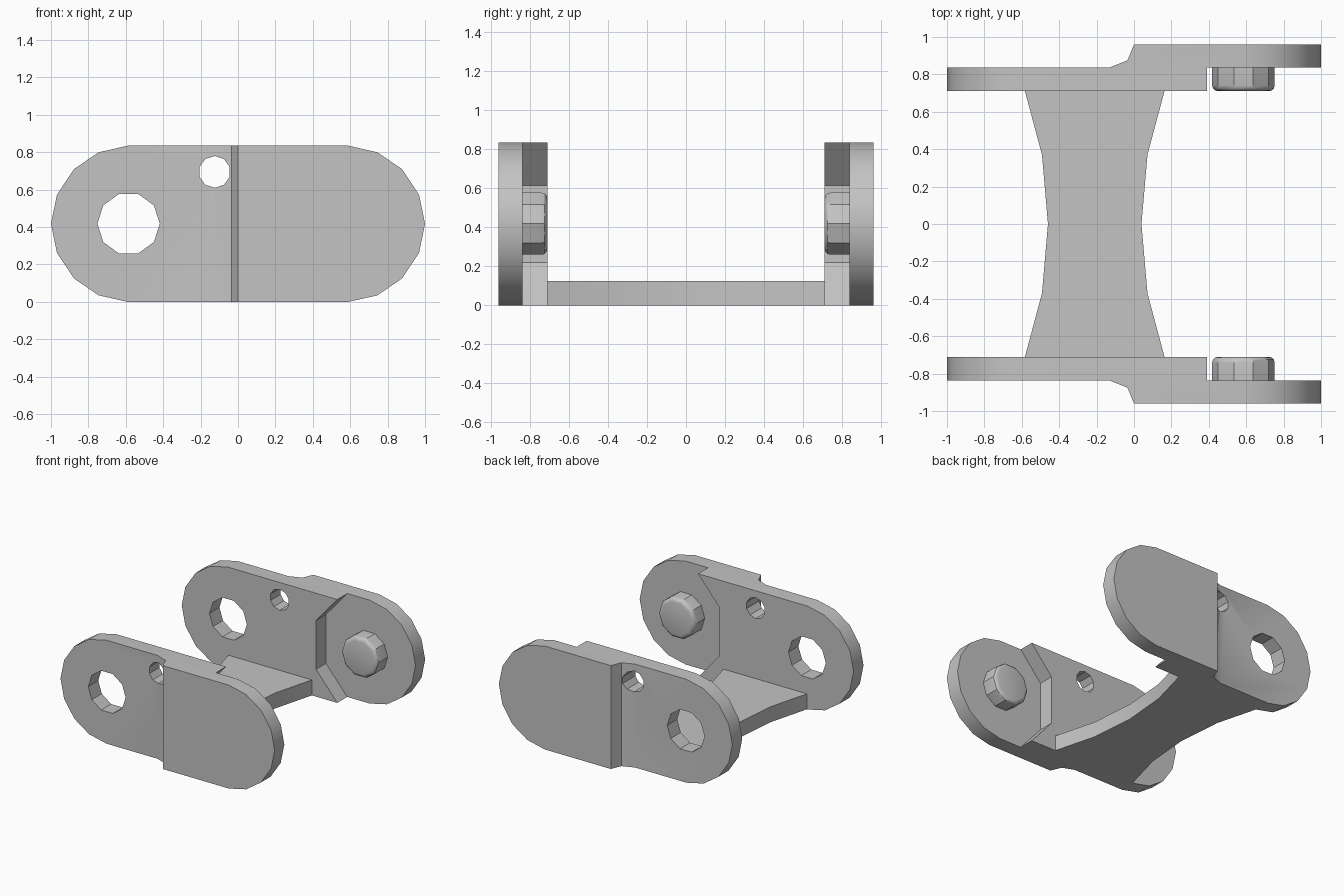
import bpy, bmesh, math

if "Cube" in bpy.data.objects:
    bpy.data.objects.remove(bpy.data.objects["Cube"])

grey = bpy.data.materials.new("plain grey")
grey.diffuse_color = (0.55, 0.55, 0.55, 1)
grey.use_nodes = True
grey.node_tree.nodes["Principled BSDF"].inputs["Base Color"].default_value = grey.diffuse_color

R, CX, CZ = 0.167, 0.585, 0.418      # pin and hole radius, centre
H = 0.835                            # plate height
IN, MID, OUT = 0.71, 0.837, 0.96     # plate layers along y


def prism(name, pts, axis, lo, hi):
    """Extrude a 2D outline along y (points are x,z) or z (points are x,y)."""
    place = (lambda p, d: (p[0], d, p[1])) if axis == 'y' else (lambda p, d: (p[0], p[1], d))
    bm = bmesh.new()
    face = bm.faces.new([bm.verts.new(place(p, lo)) for p in pts])
    ext = bmesh.ops.extrude_face_region(bm, geom=[face])
    for v in ext['geom']:
        if isinstance(v, bmesh.types.BMVert):
            v.co['xyz'.index(axis)] = hi
    bmesh.ops.recalc_face_normals(bm, faces=bm.faces)
    me = bpy.data.meshes.new(name)
    bm.to_mesh(me)
    bm.free()
    me.materials.append(grey)
    ob = bpy.data.objects.new(name, me)
    bpy.context.collection.objects.link(ob)
    return ob


def ngon(cx, cz, r, n, start=0.0):
    return [(cx + r * math.cos(start + math.tau * i / n),
             cz + r * math.sin(start + math.tau * i / n)) for i in range(n)]


def finish(ob, helpers=()):
    """Apply modifiers, drop cutters, smooth shallow angles."""
    dg = bpy.context.evaluated_depsgraph_get()
    me = bpy.data.meshes.new_from_object(ob.evaluated_get(dg))
    ob.modifiers.clear()
    ob.data = me
    for h in helpers:
        bpy.data.objects.remove(h)
    me.shade_smooth()
    me.set_sharp_from_angle(angle=math.radians(30))


# Rounded plate outline, right half then mirrored left half
end = [(0.59, 0), (0.745, 0.035), (0.877, 0.125), (0.968, 0.262), (1.0, CZ),
       (0.968, 0.573), (0.877, 0.71), (0.745, 0.80), (0.59, H)]
outline = end + [(-x, z) for x, z in reversed(end)]

for side, s in (("front", -1), ("back", 1)):
    # Side plate with stepped outer face, inner recess and two holes
    plate = prism(side + "_side_plate", outline, 'y', s * IN, s * OUT)
    step = [(-1.2, MID), (-0.13, MID), (-0.035, 0.875), (0, OUT), (0, 1.2), (-1.2, 1.2)]
    recess = [(0.48, -0.1), (0.39, 0), (0.20, 0.22), (0.20, 0.615), (0.39, H),
              (0.48, H + 0.1), (1.2, H + 0.1), (1.2, -0.1)]
    cutters = [
        prism("step_cutter", [(x, s * y) for x, y in step], 'z', -0.2, 1.1),
        prism("recess_cutter", recess, 'y', s * 0.5, s * MID),
        prism("large_hole_cutter", ngon(-CX, CZ, R, 10), 'y', s * 0.5, s * 1.2),
        prism("small_hole_cutter", ngon(-0.125, 0.695, 0.085, 10, math.pi / 2),
              'y', s * 0.5, s * 1.2),
    ]
    for c in cutters:
        c.hide_render = True
        mod = plate.modifiers.new("cut", 'BOOLEAN')
        mod.operation, mod.solver, mod.object = 'DIFFERENCE', 'EXACT', c
    finish(plate, cutters)

    # Pin with a rounded tip
    pin = prism(side + "_pin", ngon(CX, CZ, R, 10), 'y', s * MID, s * IN)
    bm = bmesh.new()
    bm.from_mesh(pin.data)
    tip = [e for e in bm.edges if all(abs(v.co.y - s * IN) < 1e-4 for v in e.verts)]
    bmesh.ops.bevel(bm, geom=tip, offset=0.03, segments=3, profile=0.5, affect='EDGES')
    bm.to_mesh(pin.data)
    bm.free()
    finish(pin)

# Waisted bridge joining the plates
right = [(0.163, -IN), (0.072, -0.37), (0.04, 0), (0.072, 0.37), (0.163, IN)]
left = [(-0.42 - x, y) for x, y in reversed(right)]
finish(prism("bridge", right + left, 'z', 0, 0.125))
